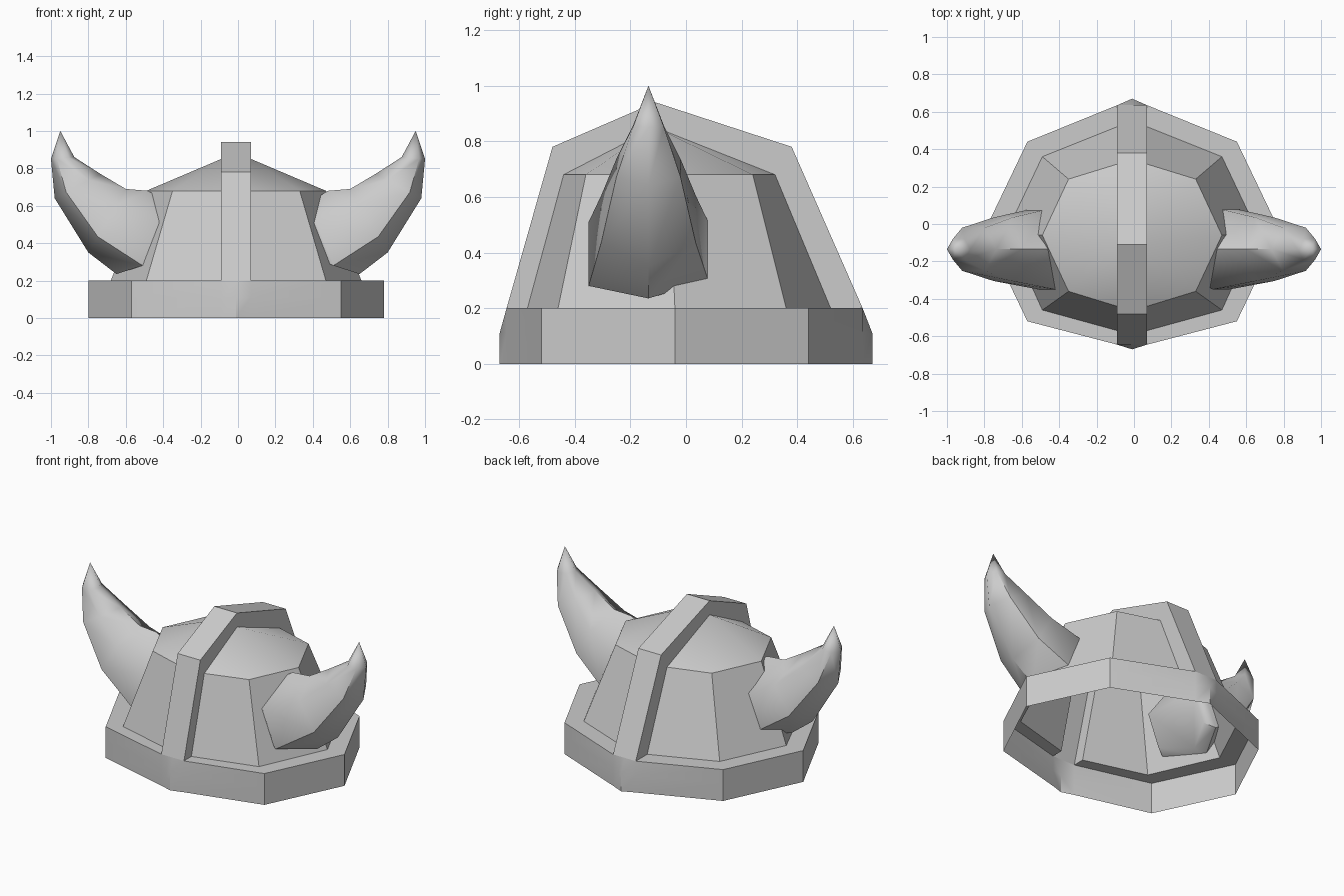
import bpy, bmesh

if "Cube" in bpy.data.objects:
    bpy.data.objects.remove(bpy.data.objects["Cube"])

CX = -0.01   # helmet centre line
H = 0.08     # half width of the crest band


def make(name, loops, closed=False, cap_end=None, cap_start=False, out=(0, 0, 0.3), angle=0.6):
    """Skin a list of point loops; optionally fan to a tip and cap the start."""
    bm = bmesh.new()
    rows = [[bm.verts.new(p) for p in loop] for loop in loops]
    n = len(rows[0])
    m = n if closed else n - 1
    for a, b in zip(rows, rows[1:]):
        for i in range(m):
            j = (i + 1) % n
            bm.faces.new((a[i], a[j], b[j], b[i]))
    if cap_end:
        tip = bm.verts.new(cap_end)
        for i in range(m):
            bm.faces.new((rows[-1][i], rows[-1][(i + 1) % n], tip))
    if cap_start:
        bm.faces.new(rows[0])
    bmesh.ops.recalc_face_normals(bm, faces=bm.faces)
    # open shells: make the majority of normals face outwards
    bm.normal_update()
    s = 0
    for f in bm.faces:
        d = f.calc_center_median()
        s += f.calc_area() * sum(f.normal[k] * (d[k] - out[k]) for k in range(3))
    if s < 0:
        bmesh.ops.reverse_faces(bm, faces=bm.faces)
    me = bpy.data.meshes.new(name)
    bm.to_mesh(me)
    bm.free()
    ob = bpy.data.objects.new(name, me)
    bpy.context.collection.objects.link(ob)
    bpy.ops.object.select_all(action='DESELECT')
    ob.select_set(True)
    bpy.context.view_layer.objects.active = ob
    bpy.ops.object.shade_smooth_by_angle(angle=angle)
    return ob


# half outlines from front to back (x from centre line, y)
rim = [(H, -0.645), (0.56, -0.52), (0.79, -0.04), (0.56, 0.44), (H, 0.635)]
base = [(H, -0.57), (0.48, -0.46), (0.67, -0.04), (0.48, 0.36), (H, 0.52)]
mid = [(H, -0.44), (0.34, -0.36), (0.48, -0.06), (0.34, 0.24), (H, 0.32)]
apex = (H, -0.11, 0.85)


# brim wall: octagon, with front and back corners trimmed by the crest
def brim_loop(z, front, back):
    half = [(0, front)] + rim + [(0, back)]
    pts = half + [(-x, y) for x, y in half[-2:0:-1]]
    return [(CX + x, y, z) for x, y in pts]


make("brim", [brim_loop(0, -0.67, 0.67), brim_loop(0.11, -0.67, 0.67),
              brim_loop(0.2, -0.645, 0.635)], closed=True, angle=0.5)

# ledge and dome, one half per side, open along the crest
for s, side in ((1, "right"), (-1, "left")):
    def lift(pts, z):
        return [(CX + s * x, y, z) for x, y in pts]
    make("dome_" + side, [lift(rim, 0.2), lift(base, 0.2), lift(mid, 0.68)],
         cap_end=(CX + s * apex[0], apex[1], apex[2]))

# crest: hollow channel over the dome
outer = [(-0.645, 0.2), (-0.48, 0.78), (-0.11, 0.94), (0.38, 0.78), (0.635, 0.2)]
inner = [(-0.57, 0.2), (-0.44, 0.68), (-0.11, 0.85), (0.32, 0.68), (0.52, 0.2)]
make("crest", [[(CX + x, y, z) for y, z in prof]
               for x, prof in ((-H, inner), (-H, outer), (H, outer), (H, inner))], angle=0.3)

# horns: hexagonal rings given by top (x, z), bottom (x, z) and half width
YC = -0.135
rings = [((0.60, 0.69), (0.80, 0.35), 0.17), ((0.735, 0.77), (0.98, 0.64), 0.115),
         ((0.875, 0.86), (1.0, 0.85), 0.055)]
root = [(0.48, YC, 0.68), (0.42, -0.35, 0.51), (0.51, -0.35, 0.28),
        (0.65, YC, 0.235), (0.55, 0.08, 0.30), (0.46, 0.08, 0.51)]


def horn_loop(t, b, w):
    def at(k, y):
        return (t[0] + (b[0] - t[0]) * k, YC + y, t[1] + (b[1] - t[1]) * k)
    return [at(0, 0), at(0.25, -w), at(0.75, -w), at(1, 0), at(0.75, w), at(0.25, w)]


# slightly shrunk end standing inside the dome
stub = [(0.46 + (x - 0.52) * 0.85, YC + (y - YC) * 0.85, 0.45 + (z - 0.45) * 0.85)
        for x, y, z in root]
loops = [stub, root] + [horn_loop(*r) for r in rings]
for s, side in ((1, "right"), (-1, "left")):
    make("horn_" + side, [[(s * x, y, z) for x, y, z in l] for l in loops], closed=True,
         cap_end=(s * 0.95, YC, 1.0), cap_start=True, out=(s * 0.7, YC, 0.5), angle=1.0)
